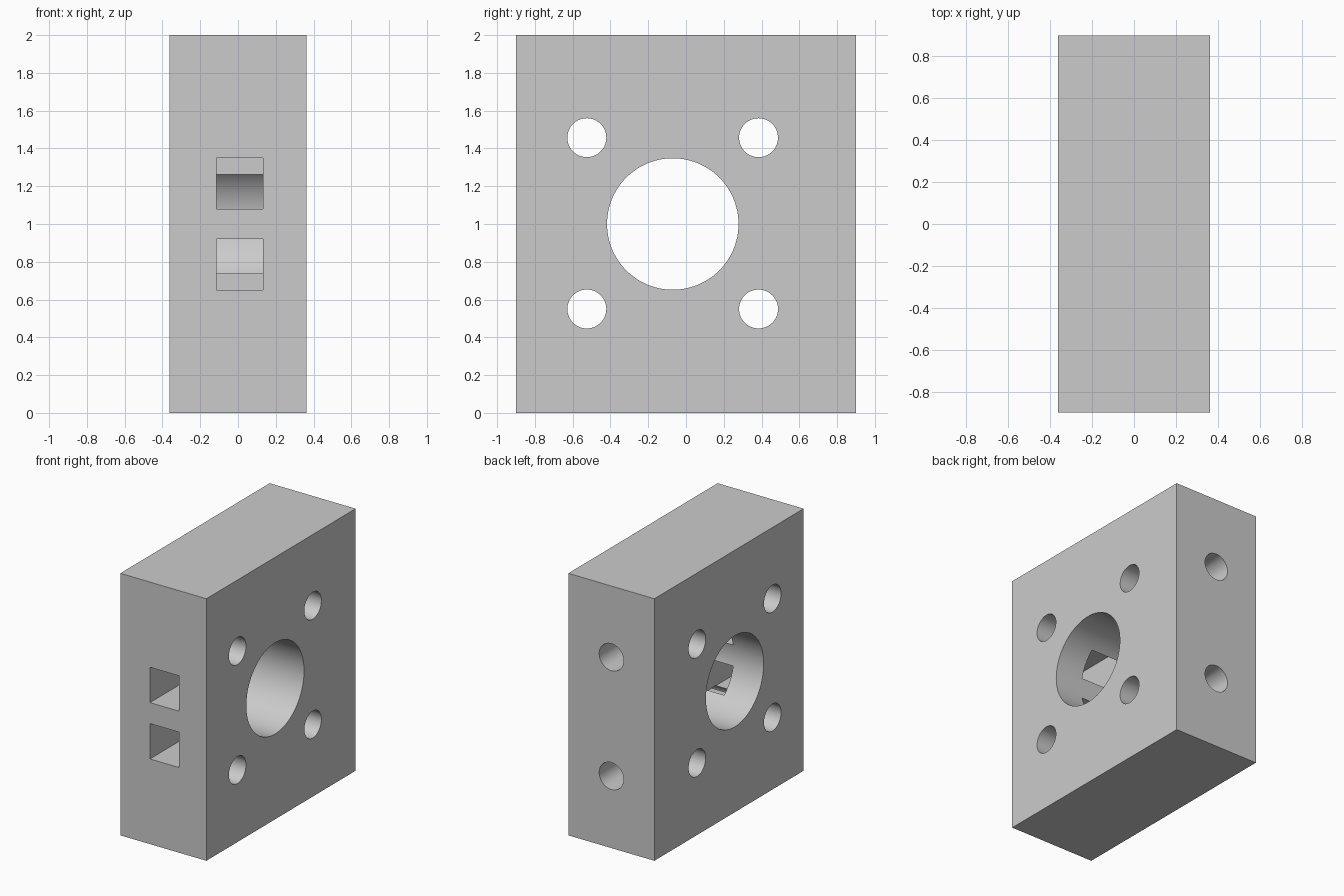
import bpy
from math import radians

if "Cube" in bpy.data.objects:
    bpy.data.objects.remove(bpy.data.objects["Cube"])


def box(name, lo, hi):
    bpy.ops.mesh.primitive_cube_add(size=1, location=[(a + b) / 2 for a, b in zip(lo, hi)])
    ob = bpy.context.object
    ob.name = name
    ob.scale = [b - a for a, b in zip(lo, hi)]
    bpy.ops.object.transform_apply(location=True, rotation=False, scale=True)
    return ob


def rod(name, radius, length, centre, rotation, sides=64):
    bpy.ops.mesh.primitive_cylinder_add(vertices=sides, radius=radius, depth=length,
                                        location=centre, rotation=rotation)
    ob = bpy.context.object
    ob.name = name
    return ob


# Main block
block = box("mounting_block", (-0.363, -0.9, 0), (0.363, 0.9, 2))

ALONG_X = (0, radians(90), 0)
ALONG_Y = (radians(90), 0, 0)
BORE_Y = -0.07
HOLE_R = 0.103

# Central bore and the four bolt holes around it
cutters = [rod("bore_cutter", 0.348, 1, (0, BORE_Y, 1.0), ALONG_X, 96)]
for z in (0.55, 1.457):
    for y in (BORE_Y - 0.455, BORE_Y + 0.454):
        cutters.append(rod("bolt_hole_cutter", HOLE_R, 1, (0, y, z), ALONG_X))
    # Blind hole from the back face, meeting the cross hole
    cutters.append(rod("back_hole_cutter", HOLE_R, 0.7, (0, 0.383 + 0.35, z), ALONG_Y))

# Rectangular slots from the front face, breaking into the bore
for z0, z1 in ((0.65, 0.92), (1.08, 1.35)):
    cutters.append(box("slot_cutter", (-0.113, -1.0, z0), (0.133, -0.30, z1)))

# Cut everything out of the block
for cutter in cutters:
    cutter.hide_render = True
    mod = block.modifiers.new(cutter.name, 'BOOLEAN')
    mod.operation = 'DIFFERENCE'
    mod.solver = 'EXACT'
    mod.object = cutter

bpy.ops.object.select_all(action='DESELECT')
bpy.context.view_layer.objects.active = block
block.select_set(True)
for name in [m.name for m in block.modifiers]:
    bpy.ops.object.modifier_apply(modifier=name)
for cutter in cutters:
    bpy.data.objects.remove(cutter, do_unlink=True)

bpy.ops.object.shade_smooth_by_angle(angle=radians(30))
